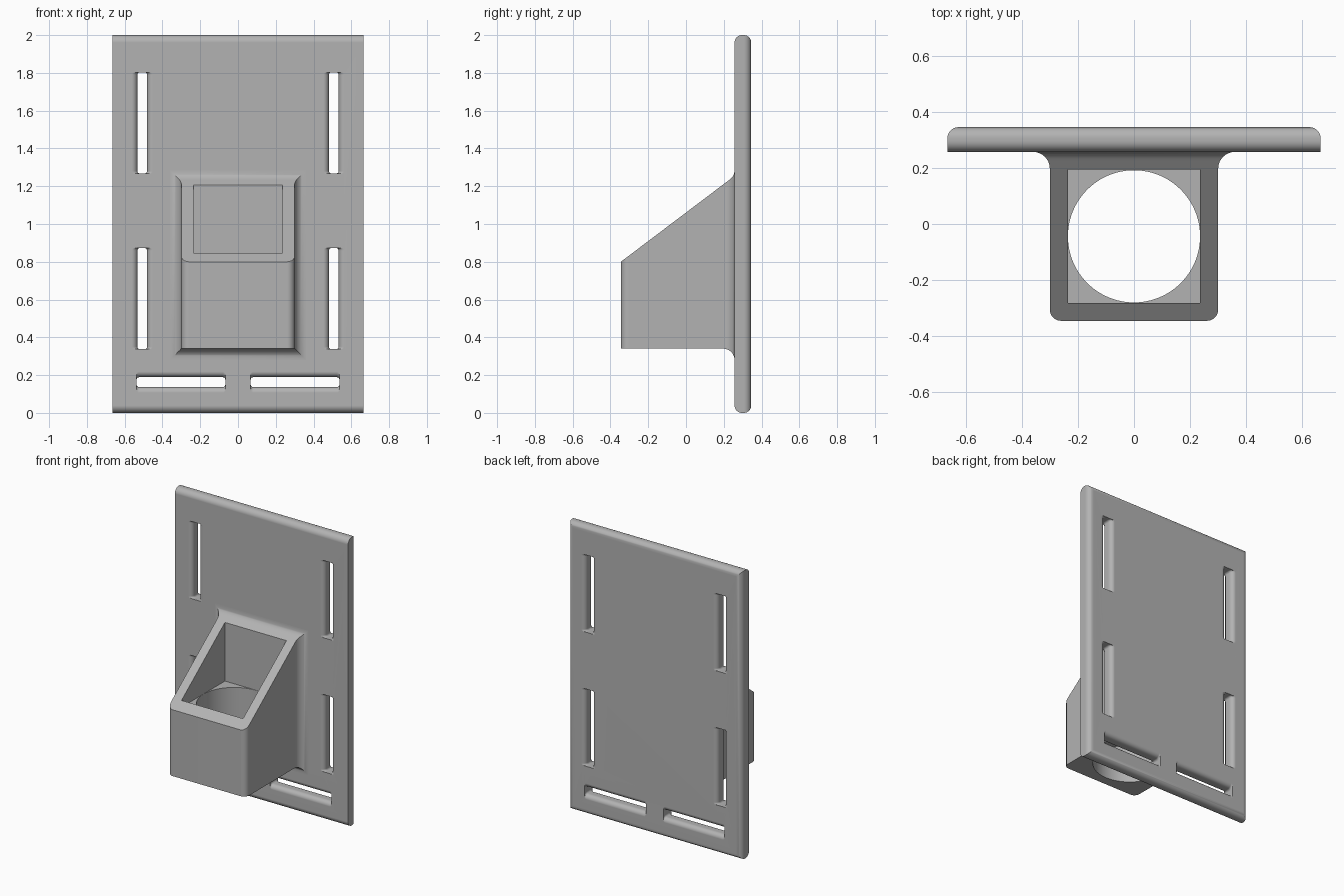
import bpy, bmesh
from math import sqrt, sin, cos, pi, radians

if "Cube" in bpy.data.objects:
    bpy.data.objects.remove(bpy.data.objects["Cube"])

grey = bpy.data.materials.new("plain grey")
grey.use_nodes = True
grey.diffuse_color = (0.45, 0.45, 0.45, 1)
grey.node_tree.nodes["Principled BSDF"].inputs["Base Color"].default_value = grey.diffuse_color

FRONT, BACK = 0.257, 0.345      # plate faces in y
HALF_W = 0.665


def make_object(name, bm):
    bmesh.ops.recalc_face_normals(bm, faces=bm.faces[:])
    mesh = bpy.data.meshes.new(name)
    bm.to_mesh(mesh)
    bm.free()
    mesh.materials.append(grey)
    obj = bpy.data.objects.new(name, mesh)
    bpy.context.collection.objects.link(obj)
    return obj


def box(bm, lo, hi):
    verts = bmesh.ops.create_cube(bm, size=1)["verts"]
    for v in verts:
        v.co = [a if c < 0 else b for c, a, b in zip(v.co, lo, hi)]


def loft(bm, rings):
    """Skin a stack of equal point rings and cap both ends."""
    rings = [[bm.verts.new(p) for p in ring] for ring in rings]
    n = len(rings[0])
    for a, b in zip(rings, rings[1:]):
        for i in range(n):
            j = (i + 1) % n
            bm.faces.new((a[i], a[j], b[j], b[i]))
    bm.faces.new(rings[0])
    bm.faces.new(rings[-1])


def cut(obj, cutters):
    for c in cutters:
        c.hide_render = True
        mod = obj.modifiers.new("cut", "BOOLEAN")
        mod.operation, mod.solver, mod.object = "DIFFERENCE", "EXACT", c
        bpy.context.view_layer.objects.active = obj
        bpy.ops.object.modifier_apply(modifier=mod.name)
        bpy.data.objects.remove(c)


def finish(obj):
    bpy.ops.object.select_all(action="DESELECT")
    obj.select_set(True)
    bpy.context.view_layer.objects.active = obj
    bpy.ops.object.shade_smooth_by_angle(angle=radians(30))
    obj.modifiers.new("even_shading", "WEIGHTED_NORMAL").keep_sharp = True


# Slot cutter: long sides flare out at both plate faces
def slot(cx, cz, half_len, upright):
    narrow, r, corner = 0.026, 0.03, 0.014
    steps = [r * (1 - cos(pi / 2 * i / 6)) for i in range(7)]
    depths = [FRONT + s for s in steps] + [BACK - s for s in reversed(steps)]
    flare = [narrow + r - sqrt(r * r - (r - s) ** 2) for s in steps]
    widths = flare + flare[::-1]
    depths = [FRONT - 0.05] + depths + [BACK + 0.05]
    widths = [widths[0]] + widths + [widths[-1]]
    rings = []
    for y, w in zip(depths, widths):
        ring = []
        for quarter, (sx, sz) in enumerate(((1, 1), (-1, 1), (-1, -1), (1, -1))):
            for k in range(5):
                a = pi / 2 * (quarter + k / 4)
                u = sx * (w - corner) + corner * cos(a)
                v = sz * (half_len - corner) + corner * sin(a)
                ring.append((cx + u, y, cz + v) if upright else (cx + v, y, cz + u))
        rings.append(ring)
    bm = bmesh.new()
    loft(bm, rings)
    return make_object("slot_cutter", bm)


# Back plate: rounded top and bottom edges, rounded rear side edges
bm = bmesh.new()
box(bm, (-HALF_W, FRONT, 0), (HALF_W, BACK, 2))
rounded = []
for e in bm.edges:
    a, b = (v.co for v in e.verts)
    across = abs(a.x - b.x) > 0.1
    rear_side = abs(a.z - b.z) > 0.1 and a.y > 0.3
    if across or rear_side:
        rounded.append(e)
bmesh.ops.bevel(bm, geom=rounded, offset=0.039, segments=8, profile=0.5, affect="EDGES")
plate = make_object("back_plate", bm)
slots = []
for side in (-1, 1):
    slots += [slot(side * 0.507, z, 0.268, True) for z in (0.605, 1.535)]
    slots.append(slot(side * 0.302, 0.163, 0.235, False))
cut(plate, slots)
finish(plate)

# Holder: sloped-top block with rounded front corners, blended into the plate
NOSE, W, LOW, EDGE, BLEND = -0.345, 0.3, 0.34, 0.04, 0.06
SLOPE = 0.755


def section(y):
    half, low, top = W, LOW, 0.8 + (y - NOSE) * SLOPE
    front_d = y - NOSE
    if front_d < EDGE:
        half = W - EDGE + sqrt(max(0, EDGE ** 2 - (EDGE - front_d) ** 2))
    d = min(y, FRONT) - (FRONT - BLEND)
    if d > 0:
        s = sqrt(max(0, BLEND ** 2 - d ** 2))
        half, low = W + BLEND - s, LOW - BLEND + s
        if d > BLEND * 0.6:
            top = 0.8 + (FRONT - NOSE) * SLOPE + BLEND / 2 - s
    return [(-half, y, low), (half, y, low), (half, y, top), (-half, y, top)]


ys = [NOSE + EDGE * (1 - cos(pi / 2 * i / 8)) for i in range(9)]
ys += [FRONT - BLEND + BLEND * sin(pi / 2 * i / 12) for i in range(13)]
ys.append(FRONT + 0.03)
bm = bmesh.new()
loft(bm, [section(y) for y in ys])
holder = make_object("holder", bm)

# Square pocket above, round bore through the floor
bm = bmesh.new()
box(bm, (-0.236, -0.282, 0.8), (0.236, 0.194, 1.6))
pocket = make_object("pocket_cutter", bm)
bm = bmesh.new()
bmesh.ops.create_cone(bm, cap_ends=True, segments=96, radius1=0.2355, radius2=0.2355, depth=0.8)
bmesh.ops.translate(bm, vec=(0, -0.044, 0.5), verts=bm.verts[:])
bore = make_object("bore_cutter", bm)
cut(holder, [pocket, bore])
finish(holder)
